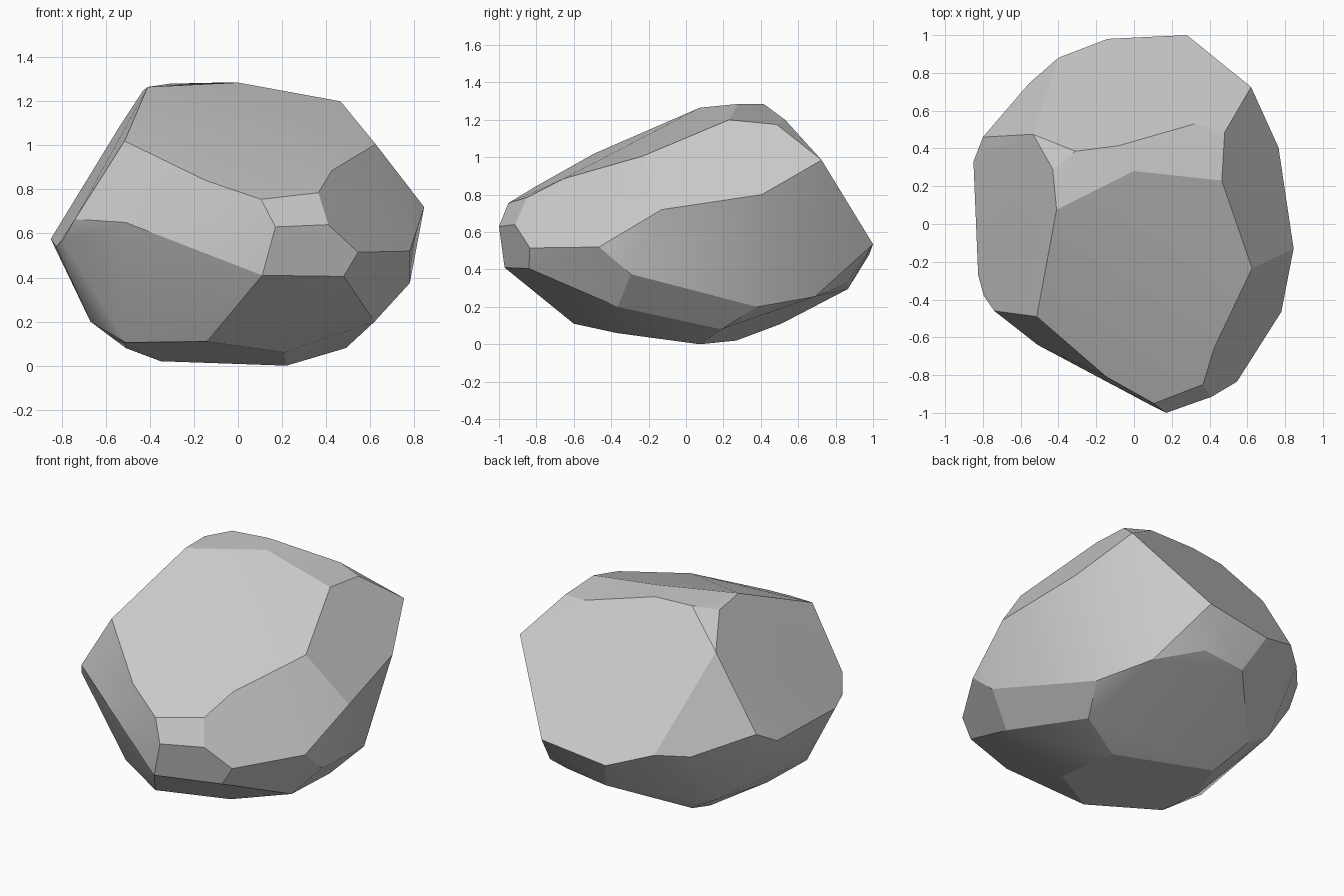
import bpy, bmesh, math

# Corner points of the chipped facets, grouped by height band
crown = [(-.515, -.49, 1.02), (-.145, -.81, .84), (.105, -.95, .755), (.365, -.85, .785),
         (.425, -.655, .885), (.625, -.235, 1.005), (.465, .23, 1.2), (.48, .485, 1.175),
         (.32, .53, 1.2), (0, .28, 1.285), (-.08, .415, 1.285), (-.31, .385, 1.28),
         (-.41, .075, 1.265), (-.43, .29, 1.25), (-.535, .475, 1.09)]
girdle = [(.62, .725, .985), (.765, .405, .8), (.845, -.13, .72), (.78, -.465, .52),
          (.545, -.835, .515), (.41, -.915, .64), (.17, -1, .63), (.11, -.97, .41),
          (-.74, -.46, .665), (-.51, -.64, .65), (-.795, -.38, .57), (-.825, -.27, .54),
          (-.85, .33, .575), (-.8, .46, .65), (-.555, .745, .555), (-.4, .88, .575),
          (-.14, .98, .48), (.28, 1, .535)]
base = [(.48, -.84, .405), (.78, -.295, .375), (.62, -.365, .2), (.59, .38, .2),
        (.44, .69, .255), (.205, .86, .325), (-.06, .865, .295), (-.4, .51, .11),
        (-.53, .53, .19), (-.67, -.215, .2), (-.51, -.06, .08), (-.51, -.36, .105),
        (-.14, -.6, .11), (.21, -.37, .06), (.49, .19, .08), (.22, .075, 0), (-.35, .27, .02)]

# Boulder: convex skin over the corners
bm = bmesh.new()
for band in (crown, girdle, base):
    for p in band:
        bm.verts.new(p)
bmesh.ops.convex_hull(bm, input=bm.verts[:])
bmesh.ops.delete(bm, geom=[v for v in bm.verts if not v.link_faces], context='VERTS')
bmesh.ops.dissolve_limit(bm, angle_limit=math.radians(4), verts=bm.verts[:], edges=bm.edges[:])
bmesh.ops.recalc_face_normals(bm, faces=bm.faces[:])

mesh = bpy.data.meshes.new("boulder")
bm.to_mesh(mesh)
bm.free()
boulder = bpy.data.objects.new("boulder", mesh)
bpy.context.collection.objects.link(boulder)

# Crisp facets, soft only across the shallowest edges
bpy.context.view_layer.objects.active = boulder
boulder.select_set(True)
bpy.ops.object.shade_smooth_by_angle(angle=math.radians(20))
